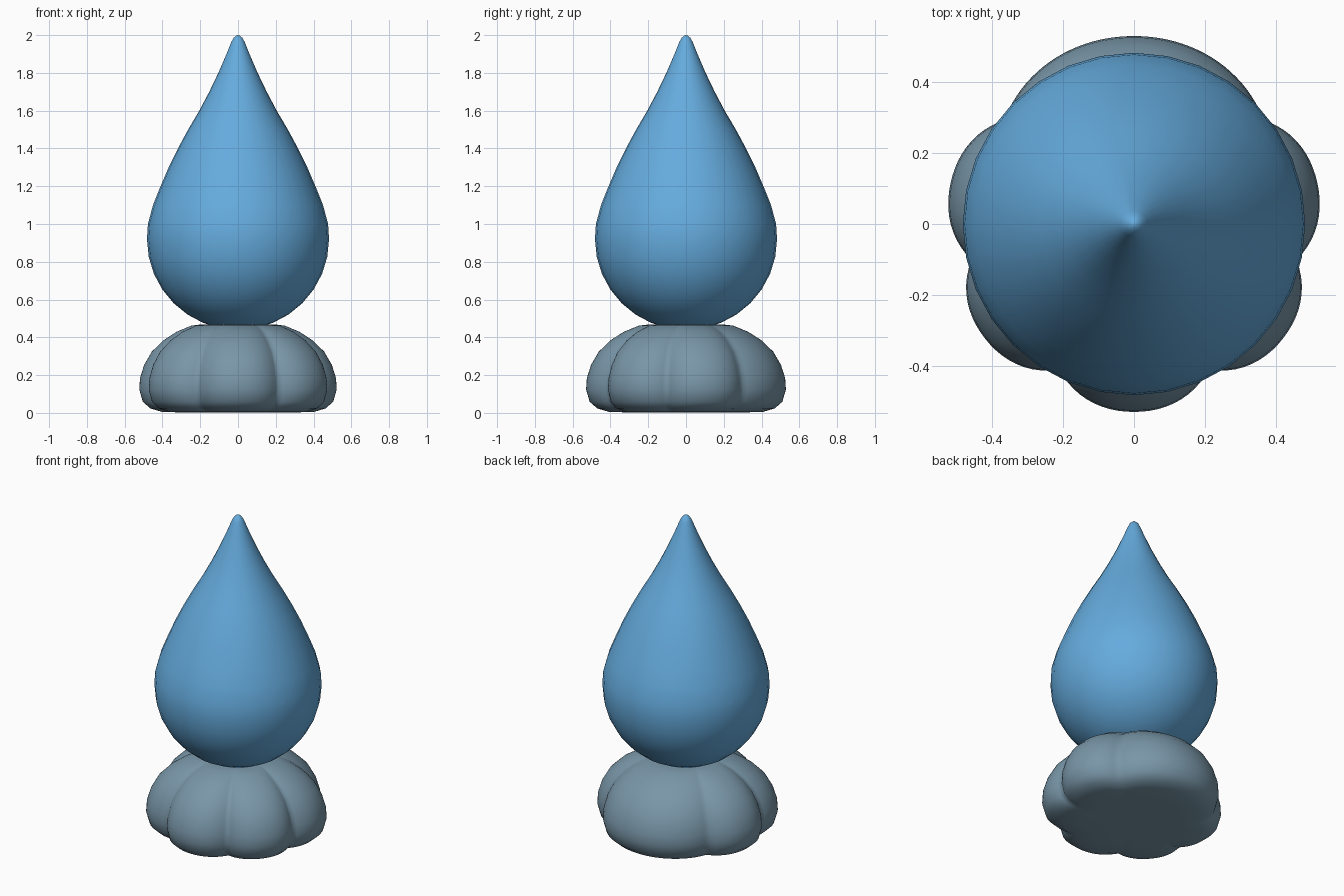
import bpy, bmesh, math

cube = bpy.data.objects.get("Cube")
if cube:
    bpy.data.objects.remove(cube, do_unlink=True)


def material(name, rgb):
    mat = bpy.data.materials.new(name)
    mat.use_nodes = True
    mat.diffuse_color = (*rgb, 1)
    mat.node_tree.nodes["Principled BSDF"].inputs["Base Color"].default_value = (*rgb, 1)
    return mat


def lathe(name, profile, segments, mat, scale=lambda angle: 1.0):
    """Spin a (radius, height) profile from bottom pole to top pole, scaling radius by angle."""
    bm = bmesh.new()
    angles = [math.tau * i / segments for i in range(segments)]
    rings = [[bm.verts.new((r * scale(a) * math.cos(a), r * scale(a) * math.sin(a), z))
              for a in angles] for r, z in profile[1:-1]]
    bottom, top = (bm.verts.new((0, 0, profile[i][1])) for i in (0, -1))
    for i in range(segments):
        j = (i + 1) % segments
        bm.faces.new((bottom, rings[0][j], rings[0][i]))
        for low, high in zip(rings, rings[1:]):
            bm.faces.new((low[i], low[j], high[j], high[i]))
        bm.faces.new((rings[-1][i], rings[-1][j], top))
    bmesh.ops.recalc_face_normals(bm, faces=bm.faces)
    for face in bm.faces:
        face.smooth = True
    mesh = bpy.data.meshes.new(name)
    bm.to_mesh(mesh)
    bm.free()
    mesh.materials.append(mat)
    obj = bpy.data.objects.new(name, mesh)
    bpy.context.collection.objects.link(obj)
    return obj


# Lobes of the base: centre angle, half width, notch depth (mirrored left to right)
right_lobes = [(90, 52, 0.12), (13, 25, 0.11), (-37, 25, 0.12), (-90, 28, 0.14)]
lobes = right_lobes + [(180 - a, w, d) for a, w, d in right_lobes[1:3]]


def lobed(angle):
    best = 0
    for centre, width, depth in lobes:
        offset = abs((math.degrees(angle) - centre + 180) % 360 - 180) / width
        best = max(best, 1 - depth * offset ** 2.3)
    return best


# Puffy lobed base
lathe("lobed_base",
      [(0, 0.012), (0.3, 0.008), (0.41, 0.012), (0.47, 0.03), (0.51, 0.065), (0.529, 0.13),
       (0.525, 0.19), (0.503, 0.26), (0.462, 0.33), (0.40, 0.39), (0.33, 0.435),
       (0.25, 0.468), (0.19, 0.475), (0, 0.475)],
      144, material("slate grey", (0.19, 0.305, 0.39)), lobed)

# Teardrop resting on the base: round belly below, tapering tip above
belly = [(0.482 * math.sin(t), 0.92 - 0.48 * math.cos(t))
         for t in (math.pi / 2 * i / 8 for i in range(9))]
taper = [(0.477, 1.0), (0.45, 1.1), (0.41, 1.2), (0.367, 1.3), (0.318, 1.4), (0.264, 1.5),
         (0.205, 1.6), (0.152, 1.7), (0.104, 1.8), (0.061, 1.9), (0.037, 1.96),
         (0.024, 1.985), (0.01, 1.997), (0, 2.0)]
lathe("teardrop", belly + taper, 32, material("sky blue", (0.13, 0.41, 0.73)))

# Settle the base on the ground
bpy.data.objects["lobed_base"].location.z = -0.006
